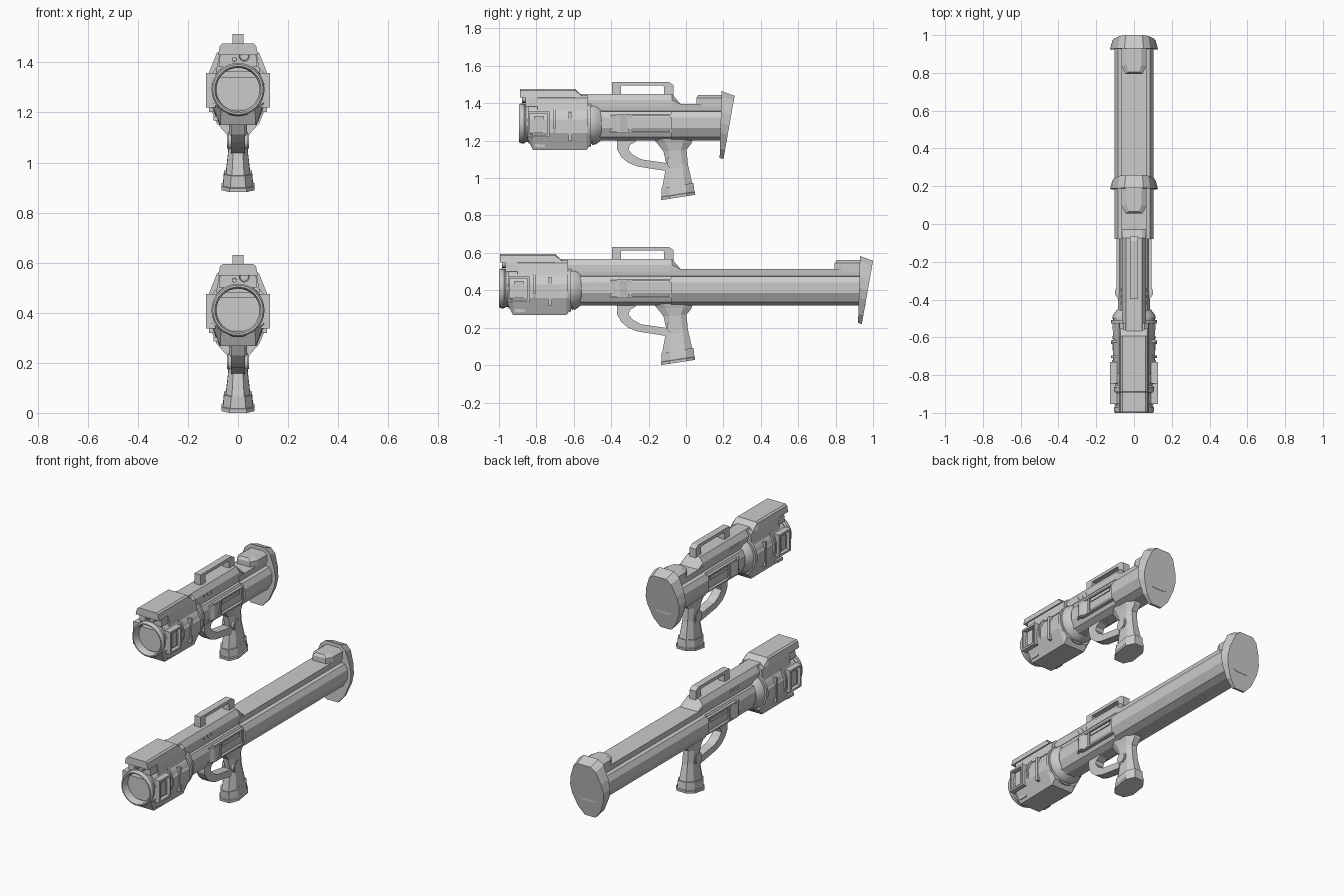
import bpy, bmesh, math

if "Cube" in bpy.data.objects:
    bpy.data.objects.remove(bpy.data.objects["Cube"])

Z = 0.0      # height of the launcher being built
TAG = ""
MID = 0.41   # barrel axis height


def finish(name, bm, smooth=False):
    bmesh.ops.remove_doubles(bm, verts=bm.verts, dist=1e-5)
    bmesh.ops.recalc_face_normals(bm, faces=bm.faces)
    me = bpy.data.meshes.new(name)
    bm.to_mesh(me)
    bm.free()
    ob = bpy.data.objects.new(TAG + "_" + name, me)
    ob.location.z = Z
    bpy.context.collection.objects.link(ob)
    if smooth:
        bpy.ops.object.select_all(action='DESELECT')
        bpy.context.view_layer.objects.active = ob
        ob.select_set(True)
        bpy.ops.object.shade_smooth_by_angle(angle=math.radians(30))
    return ob


def skin(name, rings, caps=True, smooth=False):
    """Bridge a list of equal-length point rings."""
    bm = bmesh.new()
    vs = [[bm.verts.new(p) for p in r] for r in rings]
    n = len(vs[0])
    for a, b in zip(vs, vs[1:]):
        for i in range(n):
            j = (i + 1) % n
            bm.faces.new((a[i], a[j], b[j], b[i]))
    if caps:
        bm.faces.new(vs[0])
        bm.faces.new(vs[-1])
    return finish(name, bm, smooth)


def mirror(half):
    return half + [(-x, z) for x, z in reversed(half)]


def extrude_y(name, half, y0, y1):
    sec = mirror(half)
    return skin(name, [[(x, y, z) for x, z in sec] for y in (y0, y1)])


def plate(name, pts, w, x0=None):
    """Side (y,z) outline extruded across x."""
    x0 = -w if x0 is None else x0
    return skin(name, [[(x, y, z) for y, z in pts] for x in (x0, w)])


def box(name, x, y, z):
    return plate(name, [(y[0], z[0]), (y[1], z[0]), (y[1], z[1]), (y[0], z[1])], x[1], x[0])


def lathe(name, prof, n=32, cx=0, cz=MID, smooth=True):
    """Revolve (y,r) points about a y-parallel axis."""
    return skin(name, [[(cx + r * math.cos(2 * math.pi * i / n), y,
                         cz + r * math.sin(2 * math.pi * i / n)) for i in range(n)]
                       for y, r in prof], smooth=smooth)


def sides(a, b):
    return [("right", (a, b)), ("left", (-b, -a))]


def frame(name, x, y, z, t):
    for s, xs in sides(*x):
        n = name + "_" + s
        box(n + "_top", xs, y, (z[1] - t, z[1]))
        box(n + "_bottom", xs, y, (z[0], z[0] + t))
        box(n + "_front", xs, (y[0], y[0] + t), z)
        box(n + "_back", xs, (y[1] - t, y[1]), z)


def launcher(tag, dz, f, r):
    """f shifts the muzzle group, r shifts the butt group."""
    global Z, TAG
    Z, TAG = dz, tag
    # muzzle ring, bore and drum
    lathe("muzzle", [(-0.45 + f, 0.086), (-0.985 + f, 0.086), (-1 + f, 0.093), (-1 + f, 0.1),
                     (-0.99 + f, 0.106), (-0.972 + f, 0.106), (-0.963 + f, 0.098),
                     (-0.95 + f, 0.098), (-0.95 + f, 0.108), (-0.62 + f, 0.11),
                     (-0.6 + f, 0.11), (-0.575 + f, 0.09)])
    for y, w in ((-0.81, 0.012), (-0.625, 0.018)):
        lathe("drum_band", [(y - w / 2 + f, 0.1), (y - w / 2 + f, 0.122),
                            (y + w / 2 + f, 0.122), (y + w / 2 + f, 0.1)])
    # faceted lower housing with sloped nose
    skin("lower_housing", [[(x, y + f, z) for x, z in mirror([(0.09, 0.46), (w, 0.43), (w, 0.36), (w * 0.65, b)])]
                           for y, w, b in ((-0.955, 0.105, 0.33), (-0.925, 0.108, 0.267),
                                           (-0.64, 0.113, 0.267), (-0.615, 0.11, 0.30))])
    frame("muzzle_panel", (0.09, 0.127), (-0.952 + f, -0.838 + f), (0.337, 0.475), 0.012)
    for s, xs in sides(0.09, 0.116):
        box("muzzle_plate_" + s, xs, (-0.92 + f, -0.87 + f), (0.36, 0.45))
        box("housing_slot_" + s, (xs[0] * 0.85, xs[1] * 0.72), (-0.915 + f, -0.86 + f), (0.285, 0.303))
        box("drum_hinge_" + s, xs, (-0.735 + f, -0.72 + f), (0.32, 0.47))
    # top rail: wide saddle, body and sight block
    extrude_y("saddle", [(0.055, 0.562), (0.076, 0.545), (0.088, 0.48)], -0.9 + f, -0.63 + f)
    rail = [(0.042, 0.567), (0.063, 0.535), (0.063, 0.5)]
    skin("top_rail", [[(x, y, min(z, t)) for x, z in mirror(rail)] for y, t in
                      ((-0.955 + f, 0.567), (-0.075, 0.567), (-0.027, 0.512))])
    block = [(0.062, 0.594), (0.072, 0.585), (0.08, 0.548), (0.06, 0.548)]
    skin("sight_block", [[(x, y + f, min(z, t)) for x, z in mirror(block)] for y, t in
                         ((-0.995, 0.594), (-0.7, 0.594), (-0.66, 0.555))])
    extrude_y("sight_body", [(0.06, 0.56), (0.072, 0.55), (0.077, 0.5)], -0.965 + f, -0.85 + f)
    for nm, x, z, rad in (("main_lens", 0.025, 0.543, 0.022), ("small_lens", -0.014, 0.53, 0.01)):
        lathe(nm, [(-0.95 + f, rad), (-0.985 + f, rad), (-0.985 + f, rad * 0.8), (-0.975 + f, rad * 0.75)],
              16, x, z)
    for i in range(3):
        for s, xs in sides(0.05, 0.066):
            y = -0.43 + i * 0.035
            plate("rail_vent_" + s, [(y, 0.528), (y + 0.012, 0.51), (y + 0.02, 0.51), (y + 0.008, 0.528)],
                  xs[1], xs[0])
    # carry handle
    plate("carry_handle", [(-0.396, 0.56), (-0.396, 0.631), (-0.09, 0.631), (-0.066, 0.615), (-0.066, 0.56),
                           (-0.117, 0.56), (-0.117, 0.607), (-0.125, 0.612), (-0.348, 0.612), (-0.348, 0.56)],
          0.021)
    # receiver tube, wide rear tube
    tube = [(0.065, 0.513), (0.06, 0.476), (0.084, 0.473), (0.103, 0.442), (0.103, 0.385),
            (0.076, 0.337), (0.035, 0.32)]
    extrude_y("rear_tube", tube, -0.08, 0.96 + r)
    extrude_y("receiver", [(x * 0.83 if z < 0.475 else x * 0.95, z) for x, z in tube], -0.62 + f, -0.07)
    lathe("collar", [(-0.61 + f, 0.115), (-0.59 + f, 0.112), (-0.56 + f, 0.09)], 24)
    # side panels
    frame("side_panel", (0.07, 0.093), (-0.368, -0.08), (0.358, 0.46), 0.009)
    for s, xs in sides(0.07, 0.091):
        box("side_divider_" + s, xs, (-0.305, -0.29), (0.36, 0.455))
        box("side_slot_" + s, xs, (-0.28, -0.11), (0.425, 0.445))
        k = 1 if s == "right" else -1
        skin("side_lug_" + s, [[(k * x, y, z) for x, y in ((0.07, -0.42), (0.1, -0.372), (0.1, -0.355), (0.085, -0.31))]
                               for z in (0.365, 0.455)])
    # butt plate and block
    butt = mirror([(0.05, 0.583), (0.085, 0.555), (0.117, 0.475), (0.127, 0.415), (0.12, 0.36),
                   (0.085, 0.275), (0.04, 0.225)])
    front, back = [], []
    for x, z in butt:
        front.append((x, 0.92 + 0.01 * (z - 0.225) / 0.36 + r, z))
        t = (z - 0.225) / 0.358
        back.append((x * 0.9, 0.94 + 0.06 * t + r, 0.22 + 0.338 * t))
    skin("butt_plate", [front, back])
    plan = mirror([(0.066, 0.94), (0.066, 0.835), (0.045, 0.795)])
    skin("butt_block", [[(x * k, y + d + r, z) for x, y in plan]
                        for z, k, d in ((0.50, 1, 0), (0.545, 1, 0), (0.561, 0.62, 0.01))])

    # pistol grip: tilted octagonal rings from front to back points
    def ring(fy, fz, by, bz, w):
        half = [(0, 0.5), (0.25, 1), (0.75, 1), (1, 0.5)]
        pts = [(t, k * w) for t, k in half] + [(t, -k * w) for t, k in reversed(half)]
        return [(x, fy + (by - fy) * t, fz + (bz - fz) * t) for t, x in pts]
    skin("grip", [ring(-0.18, 0.335, 0.04, 0.335, 0.05), ring(-0.155, 0.305, 0.03, 0.305, 0.042),
                  ring(-0.12, 0.26, 0.003, 0.27, 0.036), ring(-0.105, 0.19, 0.01, 0.19, 0.036),
                  ring(-0.13, 0.05, 0.036, 0.08, 0.05)])
    skin("grip_base", [ring(-0.132, 0.065, 0.04, 0.092, 0.056), ring(-0.13, 0.018, 0.045, 0.045, 0.06),
                       ring(-0.135, 0.015, 0.048, 0.043, 0.066), ring(-0.134, 0.0, 0.047, 0.028, 0.066)])
    for nm, rad, w in (("grip_disc_rim", 0.037, 0.04), ("grip_disc", 0.028, 0.043)):
        skin(nm, [[(x, -0.065 + rad * math.cos(a), 0.203 + rad * math.sin(a))
                   for a in [2 * math.pi * i / 20 for i in range(20)]] for x in (-w, w)])
    # trigger guard
    plate("trigger_guard", [(-0.37, 0.335), (-0.368, 0.27), (-0.345, 0.23), (-0.31, 0.2), (-0.26, 0.18),
                            (-0.1, 0.155), (-0.1, 0.198), (-0.24, 0.218), (-0.285, 0.243), (-0.308, 0.272),
                            (-0.3, 0.295), (-0.27, 0.312), (-0.27, 0.335)], 0.028)


launcher("extended", 0.0, 0.0, 0.0)
launcher("collapsed", 0.882, 0.107, -0.74)
